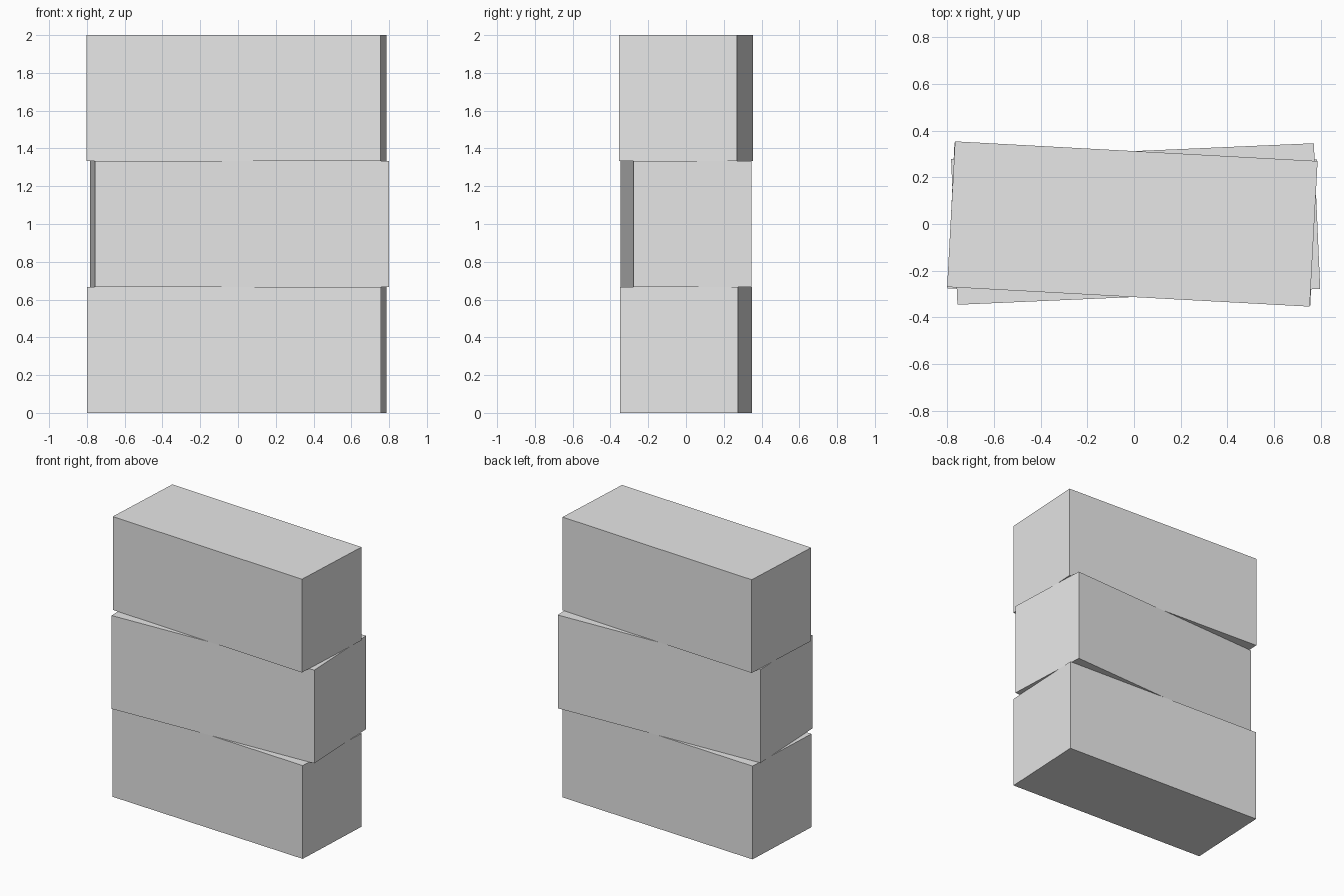
import bpy
import math

cube = bpy.data.objects.get("Cube")
if cube:
    bpy.data.objects.remove(cube, do_unlink=True)

# Single plain grey
GREY = (0.8, 0.8, 0.8, 1.0)
grey = bpy.data.materials.new("light grey")
grey.use_nodes = True
grey.diffuse_color = GREY
grey.node_tree.nodes["Principled BSDF"].inputs["Base Color"].default_value = GREY

LENGTH, DEPTH, HEIGHT = 1.557, 0.625, 2 / 3


def add_block(name, level, centre_x, turn):
    """One flat-sided block, turned slightly about the vertical axis."""
    bpy.ops.mesh.primitive_cube_add(
        size=1, location=(centre_x, 0, (level + 0.5) * HEIGHT),
        rotation=(0, 0, math.radians(turn)))
    block = bpy.context.object
    block.name = name
    block.scale = (LENGTH, DEPTH, HEIGHT)
    block.data.materials.append(grey)


# Stack of three blocks with alternating twist
add_block("bottom_block", 0, -0.007, -2.7)
add_block("middle_block", 1, 0.007, 2.5)
add_block("top_block", 2, -0.007, -3.1)
